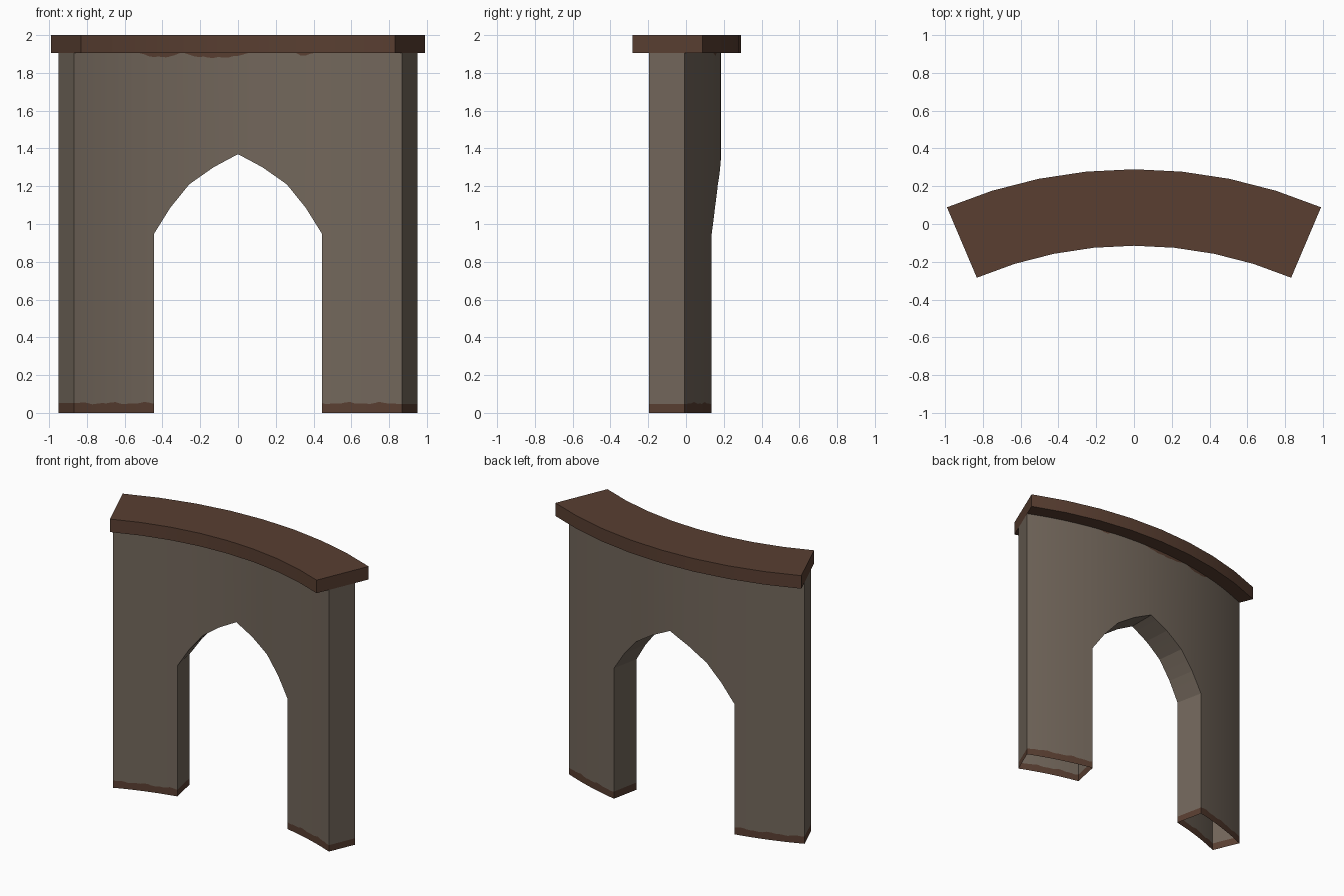
import bpy, bmesh, math

if "Cube" in bpy.data.objects:
    bpy.data.objects.remove(bpy.data.objects["Cube"])

CY = -2.245                 # centre of the plan curve
HALF = math.radians(23.0)   # half of the swept angle
R_IN, R_OUT = 2.225, 2.43
WALL_TOP = 1.905
ARCH = [(0, 1.37), (0.146, 1.30), (0.29, 1.21), (0.404, 1.085), (0.5, 0.95)]
STAINS = [(-0.565, -0.36, 0.024), (-0.30, 0.034, 0.027), (0.35, 0.43, 0.015)]


def material(name, rgb):
    m = bpy.data.materials.new(name)
    m.diffuse_color = (*rgb, 1)
    m.use_nodes = True
    m.node_tree.nodes["Principled BSDF"].inputs["Base Color"].default_value = m.diffuse_color
    return m


stone = material("grey_brown_stone", (0.17, 0.135, 0.105))
brick = material("dark_red_brown", (0.10, 0.049, 0.031))


def point(r, t, z):
    a = t * HALF
    return (r * math.sin(a), CY + r * math.cos(a), z)


def arch_z(t):
    t = abs(t)
    for (a, za), (b, zb) in zip(ARCH, ARCH[1:]):
        if t <= b + 1e-6:
            return za + (zb - za) * (t - a) / (b - a)
    return 0.0


def base_z(t):
    return 0.051 + 0.004 * math.sin(31 * t) + 0.003 * math.sin(67 * t + 1)


def stain_z(t):
    for a, b, d in STAINS:
        if a < t < b:
            s = math.sin(math.pi * (t - a) / (b - a)) ** 0.4
            return WALL_TOP - d * s * (0.88 + 0.12 * math.sin(70 * t))
    return WALL_TOP


def finish(name, bm, mats, angle):
    bmesh.ops.remove_doubles(bm, verts=bm.verts, dist=1e-4)
    bmesh.ops.recalc_face_normals(bm, faces=bm.faces)
    me = bpy.data.meshes.new(name)
    bm.to_mesh(me)
    bm.free()
    for m in mats:
        me.materials.append(m)
    ob = bpy.data.objects.new(name, me)
    bpy.context.collection.objects.link(ob)
    bpy.ops.object.select_all(action='DESELECT')
    ob.select_set(True)
    bpy.context.view_layer.objects.active = ob
    bpy.ops.object.shade_smooth_by_angle(angle=math.radians(angle))
    return ob


# Curved wall with pointed arch, open underneath
bm = bmesh.new()


def quad(pts, mat):
    f = bm.faces.new([bm.verts.new(p) for p in pts])
    f.material_index = mat


knots = [a for a, z in ARCH] + [1.0]
half = []
for a, b in zip(knots, knots[1:]):
    n = max(4, round((b - a) / 0.03))
    half += [a + (b - a) * i / n for i in range(n)]
half.append(1.0)
cols = [-t for t in reversed(half[1:])] + half

for a, b in zip(cols, cols[1:]):
    inside = abs((a + b) / 2) < 0.5
    if inside:
        levels = [(arch_z, stain_z, 0), (stain_z, lambda t: WALL_TOP, 1)]
        # underside of the arch
        quad([point(R_IN, a, arch_z(a)), point(R_IN, b, arch_z(b)),
              point(R_OUT, b, arch_z(b)), point(R_OUT, a, arch_z(a))], 0)
    else:
        levels = [(lambda t: 0.0, base_z, 1), (base_z, stain_z, 0),
                  (stain_z, lambda t: WALL_TOP, 1)]
    for r in (R_IN, R_OUT):
        for lo, hi, mat in levels:
            if hi(a) - lo(a) < 1e-5 and hi(b) - lo(b) < 1e-5:
                continue
            quad([point(r, a, lo(a)), point(r, b, lo(b)),
                  point(r, b, hi(b)), point(r, a, hi(a))], mat)

# Wall ends and arch jambs
for t, top in ((-1, WALL_TOP), (1, WALL_TOP), (-0.5, 0.95), (0.5, 0.95)):
    for lo, hi, mat in ((0, base_z(t), 1), (base_z(t), top, 0)):
        quad([point(R_IN, t, lo), point(R_OUT, t, lo),
              point(R_OUT, t, hi), point(R_IN, t, hi)], mat)
finish("arched_wall", bm, [stone, brick], 6.5)

# Curved coping slab on top
bm = bmesh.new()
plan = [(2.535, i / 4) for i in range(-4, 5)] + [(2.13, i / 4) for i in range(4, -5, -1)]
low = [bm.verts.new(point(r, t, WALL_TOP)) for r, t in plan]
high = [bm.verts.new(point(r, t, 2.0)) for r, t in plan]
n = len(plan)
for i in range(n):
    j = (i + 1) % n
    bm.faces.new([low[i], low[j], high[j], high[i]])
for ring in (low, high):
    for i in range(8):
        bm.faces.new([ring[i], ring[i + 1], ring[n - 2 - i], ring[n - 1 - i]])
finish("coping", bm, [brick], 30)
